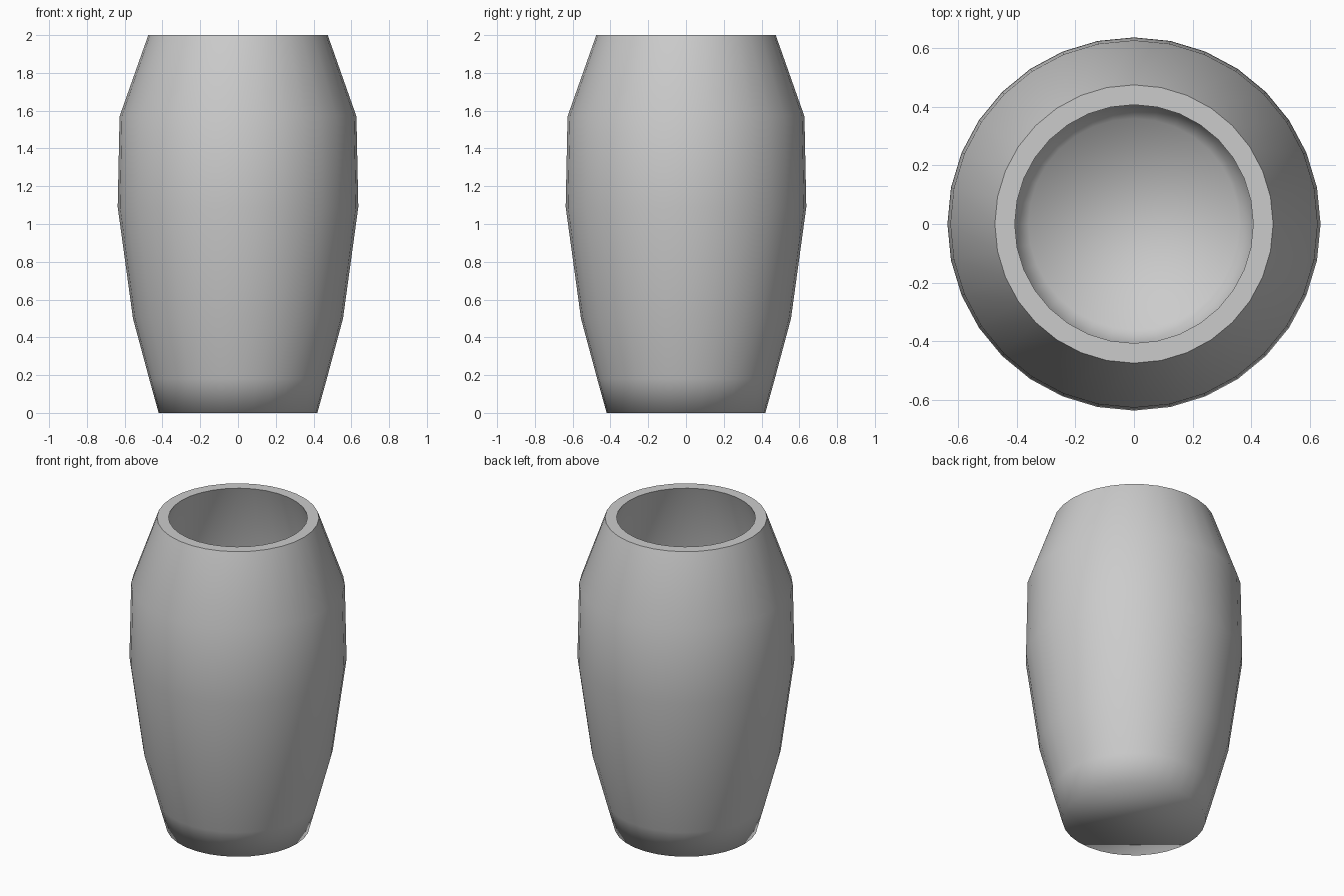
import bpy, bmesh
from math import cos, sin, tau

if "Cube" in bpy.data.objects:
    bpy.data.objects.remove(bpy.data.objects["Cube"])

SIDES = 32
# outer wall from foot to rim, then inner wall from rim to floor (radius, height)
outer = [(0.42, 0.0), (0.47, 0.18), (0.556, 0.50), (0.637, 1.09), (0.627, 1.57), (0.475, 2.0)]
inner = [(0.407, 2.0), (0.556, 1.555), (0.566, 1.09), (0.486, 0.51), (0.41, 0.20), (0.36, 0.08)]
profile = outer + inner

# lathe the whole profile
bm = bmesh.new()
rings = [[bm.verts.new((r * cos(tau * i / SIDES), r * sin(tau * i / SIDES), z))
          for i in range(SIDES)] for r, z in profile]
for a, b in zip(rings, rings[1:]):
    for i in range(SIDES):
        j = (i + 1) % SIDES
        bm.faces.new((a[i], a[j], b[j], b[i]))

# underside and inner floor
bm.faces.new(rings[0][::-1])
bm.faces.new(rings[-1])
bmesh.ops.recalc_face_normals(bm, faces=bm.faces)

# smooth body with a crisp flat rim
for f in bm.faces:
    f.smooth = True
for ring in (rings[len(outer) - 1], rings[len(outer)]):
    for i in range(SIDES):
        bm.edges.get((ring[i], ring[(i + 1) % SIDES])).smooth = False

mesh = bpy.data.meshes.new("vase")
bm.to_mesh(mesh)
bm.free()
vase = bpy.data.objects.new("vase", mesh)
bpy.context.collection.objects.link(vase)
